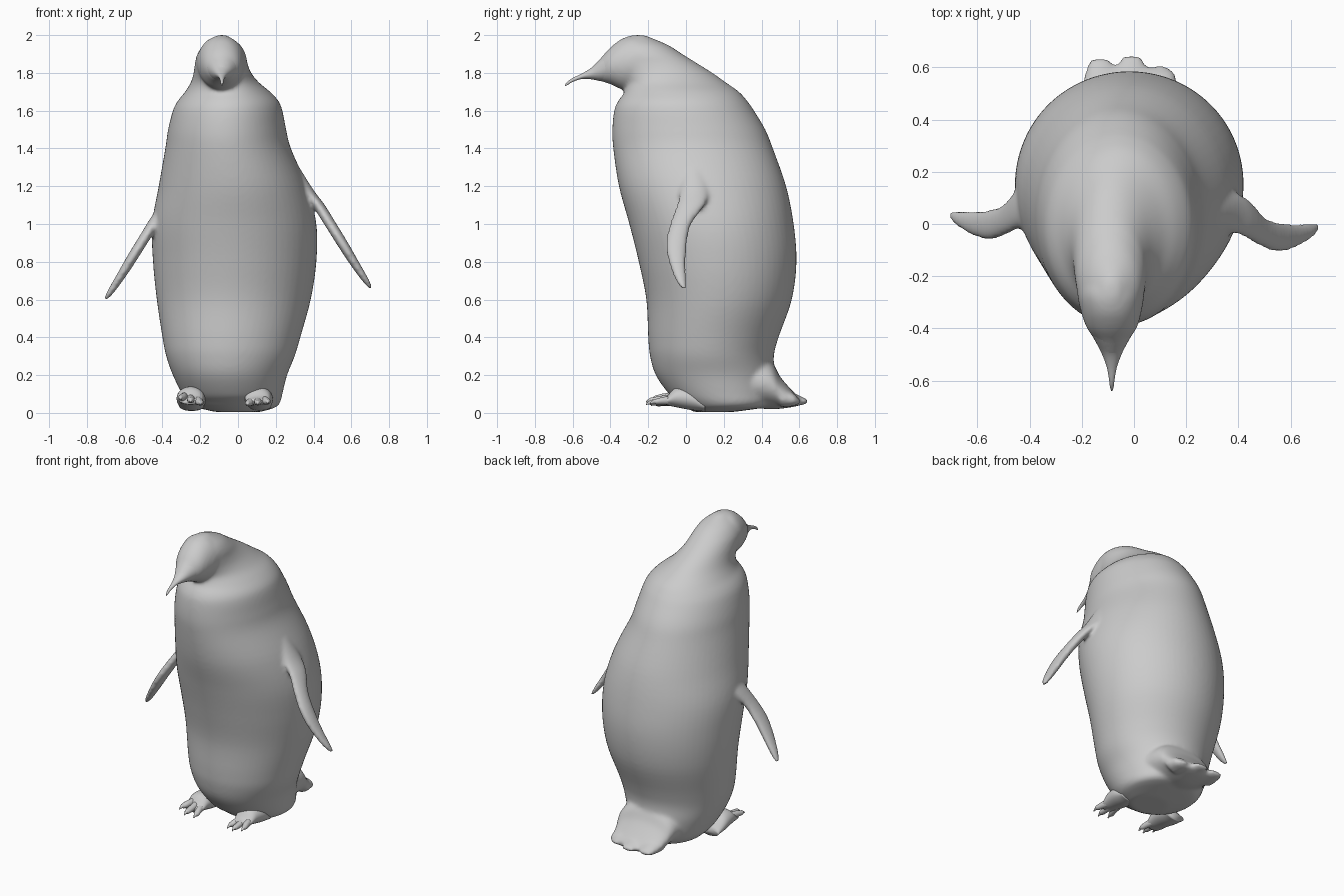
import bpy, bmesh, math


def catmull(rows, steps):
    """Smoothly interpolate rows of numbers."""
    out = []
    for i in range(len(rows) - 1):
        p0, p1 = rows[max(i - 1, 0)], rows[i]
        p2, p3 = rows[i + 1], rows[min(i + 2, len(rows) - 1)]
        for s in range(steps):
            t = s / steps
            out.append([0.5 * (2 * b + (c - a) * t + (2 * a - 5 * b + 4 * c - d) * t * t
                               + (3 * b - a - 3 * c + d) * t ** 3)
                        for a, b, c, d in zip(p0, p1, p2, p3)])
    out.append(list(rows[-1]))
    return out


def loft(bm, rows, axis="z", sides=48, steps=5):
    """Elliptical rings (t, x0, x1, b0, b1) stacked along z (b = y) or along y (b = z)."""
    rings = []
    for t, x0, x1, b0, b1 in catmull(rows, steps):
        ring = []
        for k in range(sides):
            a = 2 * math.pi * k / sides
            x = (x0 + x1) / 2 + (x1 - x0) / 2 * math.cos(a)
            b = (b0 + b1) / 2 + (b1 - b0) / 2 * math.sin(a)
            ring.append(bm.verts.new((x, b, t) if axis == "z" else (x, t, b)))
        rings.append(ring)
    for r, q in zip(rings, rings[1:]):
        for k in range(sides):
            n = (k + 1) % sides
            bm.faces.new((r[k], r[n], q[n], q[k]))
    bm.faces.new(rings[0])
    bm.faces.new(rings[-1])


def finish(bm, name):
    bmesh.ops.recalc_face_normals(bm, faces=bm.faces)
    for f in bm.faces:
        f.smooth = True
    me = bpy.data.meshes.new(name)
    bm.to_mesh(me)
    bm.free()
    ob = bpy.data.objects.new(name, me)
    bpy.context.collection.objects.link(ob)
    return ob


# Torso and neck
torso = [
    (0.005, -0.12, 0.12, 0.04, 0.25), (0.03, -0.22, 0.20, 0.00, 0.42),
    (0.06, -0.26, 0.225, -0.04, 0.46), (0.10, -0.295, 0.235, -0.09, 0.47),
    (0.20, -0.345, 0.26, -0.16, 0.47), (0.30, -0.38, 0.30, -0.19, 0.465),
    (0.40, -0.40, 0.33, -0.20, 0.49), (0.60, -0.43, 0.385, -0.21, 0.56),
    (0.80, -0.45, 0.415, -0.25, 0.585), (1.00, -0.455, 0.415, -0.30, 0.57),
    (1.20, -0.42, 0.365, -0.355, 0.53), (1.40, -0.385, 0.28, -0.385, 0.46),
    (1.50, -0.37, 0.255, -0.39, 0.42), (1.60, -0.345, 0.235, -0.38, 0.36),
    (1.65, -0.32, 0.215, -0.36, 0.325), (1.70, -0.28, 0.17, -0.325, 0.28),
    (1.75, -0.25, 0.11, -0.32, 0.21), (1.80, -0.235, 0.07, -0.36, 0.14),
    (1.85, -0.228, 0.05, -0.40, 0.06), (1.90, -0.215, 0.04, -0.40, -0.02),
    (1.95, -0.18, 0.01, -0.365, -0.10), (2.00, -0.11, -0.06, -0.29, -0.22),
]
bm = bmesh.new()
loft(bm, torso, sides=64)

# Face, tapering into the beak
loft(bm, [
    (-0.15, -0.20, 0.03, 1.74, 1.94), (-0.25, -0.218, 0.04, 1.715, 1.995),
    (-0.33, -0.205, 0.03, 1.71, 1.985), (-0.40, -0.18, 0.01, 1.74, 1.935),
    (-0.45, -0.145, -0.025, 1.755, 1.88), (-0.51, -0.115, -0.055, 1.768, 1.82),
], "y")

# Tail with ragged feather tips
loft(bm, [
    (0.30, -0.25, 0.20, 0.03, 0.30), (0.44, -0.225, 0.185, 0.02, 0.28),
    (0.50, -0.21, 0.17, 0.022, 0.19), (0.56, -0.19, 0.15, 0.03, 0.12),
    (0.60, -0.15, 0.11, 0.04, 0.08),
], "y")
for x, tip in ((-0.13, 0.635), (-0.01, 0.645), (0.1, 0.605)):
    loft(bm, [(0.50, x - 0.07, x + 0.07, 0.03, 0.13), (0.57, x - 0.06, x + 0.06, 0.035, 0.105),
              (tip - 0.015, x - 0.045, x + 0.045, 0.045, 0.078),
              (tip, x - 0.025, x + 0.025, 0.052, 0.07)], "y", 24)

# Flippers: the left one hangs slightly lower and further back
flipper = [
    (0.655, 0.698, 0.714, -0.025, 0.003), (0.70, 0.655, 0.697, -0.055, 0.002),
    (0.80, 0.583, 0.640, -0.093, 0.00), (0.90, 0.518, 0.583, -0.107, 0.006),
    (1.00, 0.455, 0.522, -0.085, 0.03), (1.10, 0.39, 0.46, -0.05, 0.10),
    (1.18, 0.32, 0.40, -0.03, 0.12), (1.30, 0.24, 0.325, -0.02, 0.10),
]
loft(bm, flipper, sides=32)
loft(bm, [(z - 0.06, 0.002 - x1, 0.002 - x0, y0 + 0.047, y1 + 0.05)
          for z, x0, x1, y0, y1 in flipper], sides=32)

# Fuse these into one smooth skin
body = finish(bm, "body")
rem = body.modifiers.new("fuse", "REMESH")
rem.mode = "VOXEL"
rem.voxel_size = 0.011
rem.use_smooth_shade = True
smo = body.modifiers.new("soften", "SMOOTH")
smo.factor = 0.5
smo.iterations = 10

# Hooked beak
bm = bmesh.new()
loft(bm, [
    (-0.42, -0.165, -0.005, 1.752, 1.908), (-0.46, -0.142, -0.028, 1.758, 1.868),
    (-0.50, -0.122, -0.048, 1.766, 1.828), (-0.55, -0.104, -0.066, 1.768, 1.797),
    (-0.60, -0.095, -0.075, 1.752, 1.773), (-0.625, -0.092, -0.078, 1.737, 1.756),
    (-0.64, -0.087, -0.083, 1.729, 1.738),
], "y", 32)
finish(bm, "beak")

# Feet: an ankle and three clawed toes each
for name, cx, lift, roll in (("left_foot", -0.25, 0.012, -0.25), ("right_foot", 0.105, 0.0, 0.1)):
    bm = bmesh.new()
    loft(bm, [(0.10, cx - 0.06, cx + 0.07, 0.01, 0.06), (0.03, cx - 0.075, cx + 0.08, 0.015, 0.13),
              (-0.05, cx - 0.07, cx + 0.07, 0.03, 0.135), (-0.10, cx - 0.06, cx + 0.06, 0.04, 0.09),
              (-0.13, cx - 0.05, cx + 0.05, 0.045, 0.075)], "y", 32)
    for s, tip in ((-1, -0.185), (0, -0.212), (1, -0.19)):
        def toe(y, spread, half, z0, z1):
            x, dz = cx + s * spread, lift + s * spread * roll
            return (y, x - half, x + half, z0 + dz, z1 + dz)
        loft(bm, [toe(-0.06, 0.03, 0.022, 0.04, 0.09), toe(-0.12, 0.042, 0.021, 0.04, 0.08),
                  toe(tip + 0.035, 0.05, 0.018, 0.04, 0.07), toe(tip + 0.02, 0.052, 0.01, 0.045, 0.066),
                  toe(tip, 0.054, 0.003, 0.042, 0.049)], "y", 16)
    finish(bm, name)
